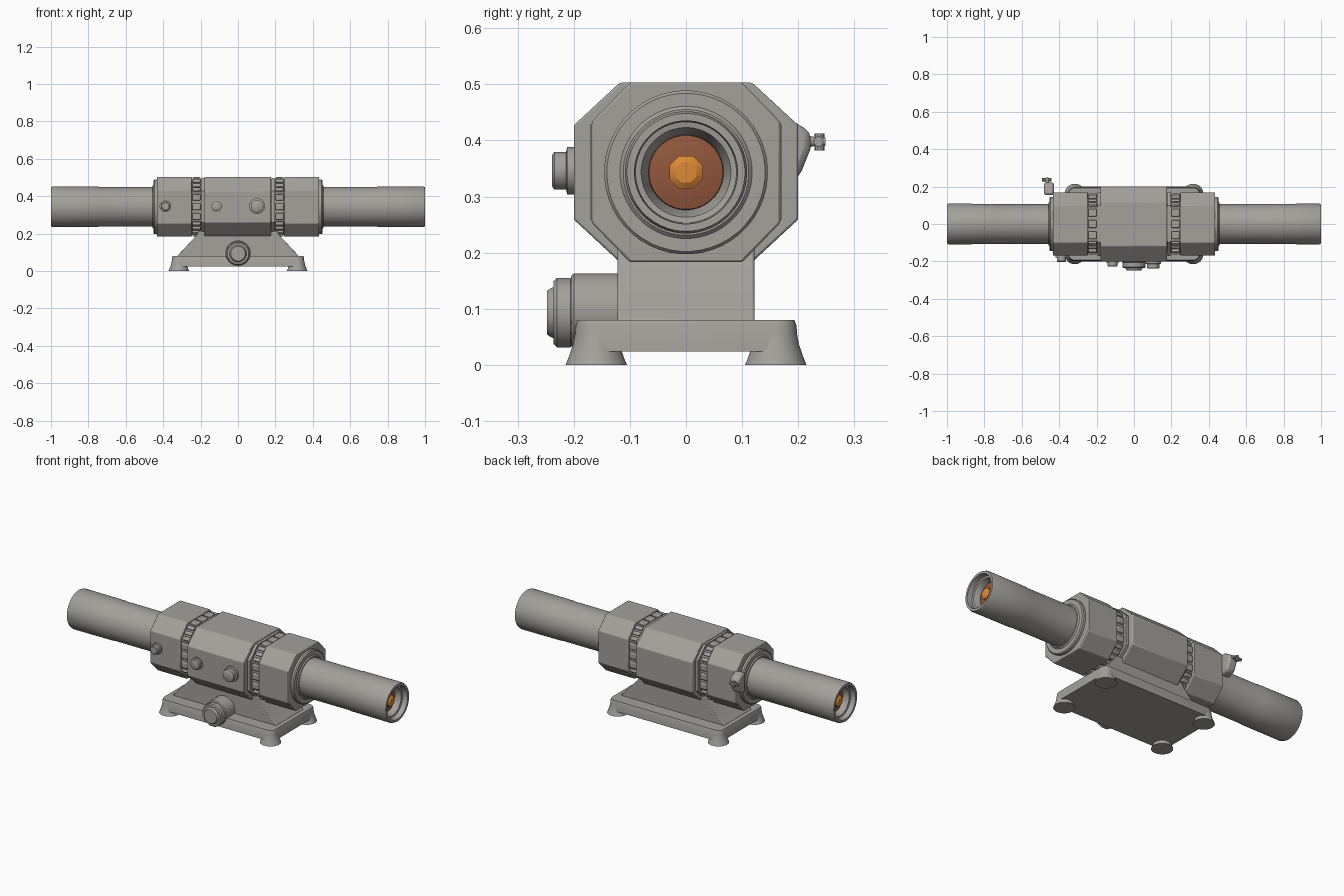
import bpy, bmesh, math
from mathutils import Vector, Matrix

if "Cube" in bpy.data.objects:
    bpy.data.objects.remove(bpy.data.objects["Cube"])

def mat(name, c):
    m = bpy.data.materials.new(name)
    m.diffuse_color = (*c, 1)
    m.use_nodes = True
    m.node_tree.nodes["Principled BSDF"].inputs["Base Color"].default_value = m.diffuse_color
    return m

GREY = mat("warm_grey", (0.37, 0.355, 0.33))
BROWN = mat("copper_brown", (0.29, 0.095, 0.045))
ORANGE = mat("orange", (0.72, 0.25, 0.035))
CZ = 0.343  # height of the barrel axis

def finish(name, bm, m=GREY, bevel=0):
    bmesh.ops.recalc_face_normals(bm, faces=bm.faces)
    me = bpy.data.meshes.new(name)
    bm.to_mesh(me)
    bm.free()
    me.materials.append(m)
    ob = bpy.data.objects.new(name, me)
    bpy.context.collection.objects.link(ob)
    if bevel:
        b = ob.modifiers.new("bevel", 'BEVEL')
        b.width, b.segments = bevel, 2
    bpy.ops.object.select_all(action='DESELECT')
    ob.select_set(True)
    bpy.context.view_layer.objects.active = ob
    bpy.ops.object.shade_smooth_by_angle(angle=math.radians(35))
    return ob

def loft(name, rings, m=GREY, bevel=0):
    """Skin a list of equal-length point rings and cap both ends."""
    bm = bmesh.new()
    vs = [[bm.verts.new(p) for p in r] for r in rings]
    n = len(rings[0])
    for a, b in zip(vs, vs[1:]):
        for i in range(n):
            bm.faces.new((a[i], a[(i + 1) % n], b[(i + 1) % n], b[i]))
    bm.faces.new(vs[0])
    bm.faces.new(vs[-1])
    return finish(name, bm, m, bevel)

def lathe(name, origin, axis, profile, n=48, m=GREY):
    """Revolve (distance, radius) points about an axis."""
    rot = Vector((0, 0, 1)).rotation_difference(Vector(axis)).to_matrix()
    rings = [[Vector(origin) + rot @ Vector((r * math.cos(t), r * math.sin(t), d))
              for t in [2 * math.pi * (i + .5) / n for i in range(n)]] for d, r in profile]
    return loft(name, rings, m)

def octagon(hy, hz, cy, cz):
    pts = [(cy, hz), (hy, cz), (hy, -cz), (cy, -hz)]
    return pts + [(-y, -z) for y, z in pts]

def oct_prism(name, x0, x1, o, bevel=0):
    return loft(name, [[(x, y, CZ + z) for y, z in o] for x in (x0, x1)], GREY, bevel)

# central housing and the core that shows in the two grooves
oct_prism("central_housing", -0.18, 0.176, octagon(0.2, 0.16, 0.118, 0.084), 0.004)
groove = octagon(0.152, 0.146, 0.09, 0.078)
oct_prism("housing_core", -0.3, 0.3, groove)

for s, side in ((-1, "left"), (1, "right")):
    # end housing with round flange
    oct_prism(side + "_end_housing", s * 0.247, s * 0.434,
              octagon(0.168, 0.16, 0.1, 0.09), 0.004)
    lathe(side + "_flange", (0, 0, CZ), (s, 0, 0),
          [(0.42, 0.146), (0.446, 0.146), (0.452, 0.141), (0.452, 0.118), (0.458, 0.112), (0.458, 0.09)])
    # hollow barrel with stepped muzzle
    lathe(side + "_barrel", (0, 0, CZ), (s, 0, 0),
          [(0.4, 0.106), (0.74, 0.106), (0.75, 0.108), (0.99, 0.109), (1.0, 0.105), (1.0, 0.092),
           (0.97, 0.09), (0.968, 0.08), (0.925, 0.064), (0.9, 0.064)])
    lathe(side + "_muzzle_disc", (0, 0, CZ), (s, 0, 0),
          [(0.92, 0.07), (0.938, 0.066), (0.942, 0.05), (0.945, 0.03)], 32, BROWN)
    lathe(side + "_muzzle_core", (0, 0, CZ), (s, 0, 0),
          [(0.93, 0.032), (0.96, 0.032), (0.968, 0.02)], 8, ORANGE)

    # ring of blocks in the groove, three per octagon face
    bm = bmesh.new()
    for i in range(8):
        a, b = Vector(groove[i]), Vector(groove[(i + 1) % 8])
        d = (b - a).normalized()
        ang = math.atan2(d.y, d.x)
        for k in range(3):
            p = a.lerp(b, (k + 0.5) / 3)
            M = (Matrix.Translation((s * 0.222, p.x, CZ + p.y)) @ Matrix.Rotation(ang, 4, 'X')
                 @ Matrix.Diagonal((0.044, (b - a).length / 3 * 0.68, 0.024, 1)))
            bmesh.ops.create_cube(bm, size=1, matrix=M)
    finish(side + "_groove_blocks", bm, GREY, 0.005)
    # thin collar beside the blocks
    oct_prism(side + "_groove_collar", s * 0.178, s * 0.194,
              octagon(0.17, 0.153, 0.1, 0.085))

# pedestal under the housing
loft("pedestal", [[(x, y, z) for x, z in
     ((-0.325, 0.05), (-0.325, 0.08), (-0.222, 0.19), (-0.21, 0.215),
      (0.21, 0.215), (0.222, 0.19), (0.325, 0.08), (0.325, 0.05))] for y in (-0.122, 0.122)], GREY, 0.004)

# base plate: hull around the four corners, with flared feet below
corners = [(sx * 0.316, sy * 0.16) for sx in (-1, 1) for sy in (-1, 1)]
bm = bmesh.new()
for cx, cy in corners:
    for i in range(24):
        t = i * math.tau / 24
        for z, r in ((0.024, 0.04), (0.07, 0.037), (0.08, 0.033)):
            bm.verts.new((cx + r * math.cos(t), cy + r * math.sin(t), z))
hull = bmesh.ops.convex_hull(bm, input=bm.verts)
bmesh.ops.delete(bm, geom=list({v for v in hull["geom_interior"] if isinstance(v, bmesh.types.BMVert)}),
                 context='VERTS')
bmesh.ops.dissolve_limit(bm, angle_limit=0.01, verts=bm.verts, edges=bm.edges)
finish("base_plate", bm)
for i, (cx, cy) in enumerate(corners):
    lathe(f"foot_{i + 1}", (cx, cy, 0), (0, 0, 1),
          [(0, 0.055), (0.012, 0.05), (0.035, 0.042), (0.06, 0.037)], 32)

# large front dial on its boss
lathe("dial_boss", (0, -0.11, 0.096), (0, -1, 0), [(0, 0.067), (0.09, 0.067), (0.095, 0.062)])
lathe("dial", (0, -0.2, 0.093), (0, -1, 0),
      [(0, 0.058), (0.006, 0.064), (0.03, 0.064), (0.036, 0.058), (0.036, 0.047),
       (0.041, 0.045), (0.048, 0.04)], 12)

# front plugs
for name, x, y, r, h in (("left_plug", -0.388, -0.165, 0.031, 0.037),
                         ("middle_plug", -0.115, -0.197, 0.034, 0.03),
                         ("right_plug", 0.102, -0.197, 0.043, 0.042)):
    lathe(name, (x, y, 0.346), (0, -1, 0),
          [(0, r), (h * 0.35, r), (h * 0.4, r * 0.8), (h * 0.9, r * 0.8), (h, r * 0.65)], 16)

# rear valve on the left end housing: wedge-shaped base, stem and cross handle
loft("valve_base", [[(x, y, z) for y, z in
     ((0.155, 0.44), (0.185, 0.438), (0.222, 0.415), (0.222, 0.385), (0.202, 0.335), (0.155, 0.32))]
     for x in (-0.482, -0.428)], GREY, 0.012)
lathe("valve_stem", (-0.462, 0.21, 0.398), (-0.1, 1, 0),
      [(0, 0.013), (0.02, 0.008), (0.038, 0.008)], 12)
lathe("valve_handle", (-0.492, 0.236, 0.398), (1, 0, 0), [(0, 0.009), (0.052, 0.009)], 10)
lathe("valve_handle_cross", (-0.466, 0.238, 0.382), (0, 0, 1), [(0, 0.009), (0.03, 0.009)], 10)
